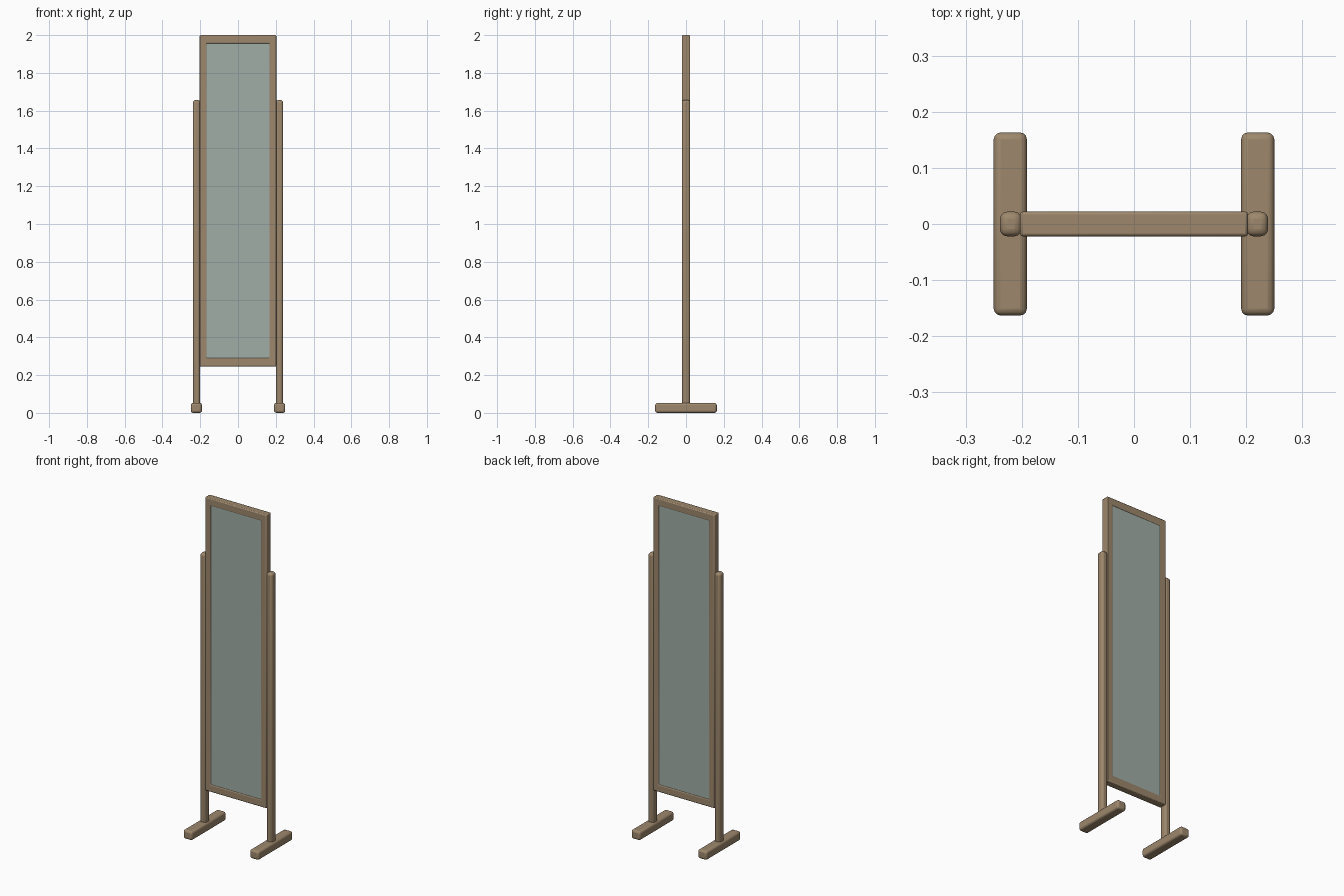
import bpy, bmesh

if "Cube" in bpy.data.objects:
    bpy.data.objects.remove(bpy.data.objects["Cube"])


def material(name, rgb):
    m = bpy.data.materials.new(name)
    m.diffuse_color = (*rgb, 1)
    m.use_nodes = True
    m.node_tree.nodes["Principled BSDF"].inputs["Base Color"].default_value = m.diffuse_color
    return m


wood = material("warm brown wood", (0.34, 0.245, 0.15))
glass = material("grey green mirror", (0.355, 0.42, 0.385))


def finish(name, bm, mat, bevel=0, segments=3):
    bmesh.ops.recalc_face_normals(bm, faces=bm.faces)
    me = bpy.data.meshes.new(name)
    bm.to_mesh(me)
    bm.free()
    me.materials.append(mat)
    ob = bpy.data.objects.new(name, me)
    bpy.context.collection.objects.link(ob)
    if bevel:
        mod = ob.modifiers.new("rounded edges", 'BEVEL')
        mod.width = bevel
        mod.segments = segments
        mod.limit_method = 'ANGLE'
        bpy.ops.object.select_all(action='DESELECT')
        ob.select_set(True)
        bpy.context.view_layer.objects.active = ob
        bpy.ops.object.shade_smooth_by_angle(angle=0.6)
    return ob


def box(name, x, y, z, mat, bevel=0, segments=3):
    bm = bmesh.new()
    bmesh.ops.create_cube(bm, size=1)
    for v in bm.verts:
        v.co = [lo + (c + 0.5) * (hi - lo) for c, (lo, hi) in zip(v.co, (x, y, z))]
    return finish(name, bm, mat, bevel, segments)


# Frame: rectangular ring, same on front and back
D = 0.022
bm = bmesh.new()
rings = []
for hx, z0, z1 in ((0.203, 0.246, 2.0), (0.166, 0.29, 1.956)):
    corners = ((-hx, z0), (hx, z0), (hx, z1), (-hx, z1))
    rings.append([[bm.verts.new((x, y, z)) for x, z in corners] for y in (-D, D)])
outer, inner = rings
for i in range(4):
    j = (i + 1) % 4
    for a, b in ((outer[0], inner[0]), (outer[1], inner[1]),
                 (outer[0], outer[1]), (inner[0], inner[1])):
        bm.faces.new((a[i], a[j], b[j], b[i]))
finish("mirror_frame", bm, wood, 0.005, 2)

# Mirror pane, slightly recessed on both sides
box("mirror_pane", (-0.168, 0.168), (-0.018, 0.018), (0.288, 1.958), glass)

# Side posts and feet
for side, s in (("left", -1), ("right", 1)):
    span = lambda a, b: tuple(sorted((s * a, s * b)))
    box(side + "_post", span(0.2, 0.239), (-D, D), (0.04, 1.656), wood, 0.013)
    box(side + "_foot", span(0.191, 0.25), (-0.163, 0.163), (0, 0.053), wood, 0.012)
